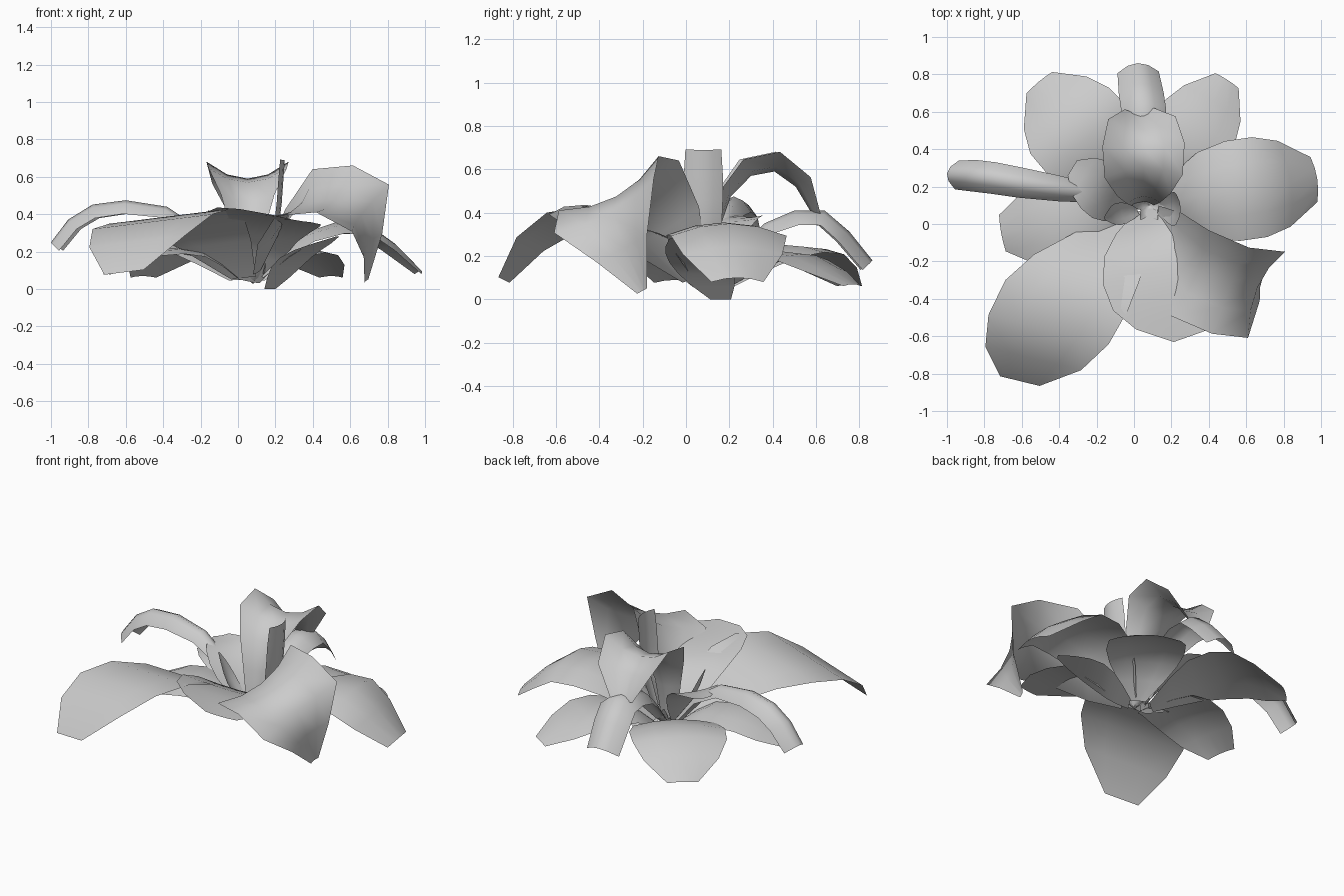
import bpy
import bmesh
import math
from mathutils import Matrix, Vector

if "Cube" in bpy.data.objects:
    bpy.data.objects.remove(bpy.data.objects["Cube"], do_unlink=True)

# One plain grey for the whole flower
grey = bpy.data.materials.new("petal_grey")
grey.use_nodes = True
colour = (0.6, 0.6, 0.6, 1)
grey.diffuse_color = colour
grey.node_tree.nodes["Principled BSDF"].inputs["Base Color"].default_value = colour

ROUND = (0.2, 0.58, 0.86, 1, 0.98, 0.78, 0.32)
WIDE = (0.2, 0.58, 0.86, 1, 1, 0.86, 0.45)
BLUNT = (0.3, 0.55, 0.8, 0.95, 1, 1, 0.92)
LEAF = (0.35, 0.7, 0.95, 1, 0.85, 0.55, 0.12)
DRAPE = (0.25, 0.75, 1, 1, 1, 0.5, 0.1)
HOOD = (0.25, 0.4, 0.65, 0.95, 1, 0.82, 0.35)
COLUMNS = 5


def along(points, s):
    """Smooth position at s (zero to one) on a path through the points."""
    padded = [2 * points[0] - points[1], *points, 2 * points[-1] - points[-2]]
    f = s * (len(points) - 1)
    i = min(int(f), len(points) - 2)
    t = f - i
    a, b, c, d = padded[i:i + 4]
    return 0.5 * (2 * b + (c - a) * t + (2 * a - 5 * b + 4 * c - d) * t ** 2
                  + (3 * b - a - 3 * c + d) * t ** 3)


def petal(name, spine, half_width, cup=0.0, tilt=0.0, turn=0.0, outline=ROUND):
    """Thin sheet swept along a spine; cup lifts both edges, tilt the left one, turn skews the rows."""
    points = [Vector(p) for p in spine]
    heading = points[-1] - points[0]
    side = Vector((-heading.y, heading.x, 0)).normalized()
    side = Matrix.Rotation(math.radians(turn), 3, "Z") @ side
    side = (side + Vector((0, 0, tilt))).normalized()
    bm = bmesh.new()
    rows = []
    last = len(outline) - 1
    for i, factor in enumerate(outline):
        s = i / last
        centre = along(points, s)
        tangent = along(points, min(s + 0.03, 1)) - along(points, max(s - 0.03, 0))
        normal = tangent.cross(side).normalized()
        w = half_width * factor
        row = []
        for j in range(COLUMNS):
            t = 2 * j / (COLUMNS - 1) - 1
            row.append(bm.verts.new(centre + side * w * t + normal * cup * w * t * t))
        rows.append(row)
    for lower, upper in zip(rows, rows[1:]):
        for j in range(COLUMNS - 1):
            bm.faces.new((lower[j], upper[j], upper[j + 1], lower[j + 1])).smooth = True
    bmesh.ops.recalc_face_normals(bm, faces=bm.faces)
    mesh = bpy.data.meshes.new(name)
    bm.to_mesh(mesh)
    bm.free()
    mesh.materials.append(grey)
    obj = bpy.data.objects.new(name, mesh)
    bpy.context.collection.objects.link(obj)
    return obj


# Large front petals
petal("front_right_petal",
      [(0.03, 0.05, 0.06), (-0.19, -0.16, 0.31), (-0.36, -0.38, 0.39),
       (-0.5, -0.65, 0.32), (-0.61, -0.84, 0.09)],
      0.34, tilt=0.12, turn=22, outline=ROUND)
petal("front_petal",
      [(0.06, 0.08, 0.04), (0.08, -0.1, 0.29), (0.16, -0.37, 0.37), (0.3, -0.6, 0.37)],
      0.3, cup=0.05, tilt=-0.18)
petal("front_left_drooping_petal",
      [(0.12, 0.04, 0.1), (0.34, -0.25, 0.46), (0.66, -0.34, 0.4), (0.68, -0.2, 0.04)],
      0.28, cup=0.25, tilt=0.5, outline=DRAPE)

# Side petals
petal("left_petal",
      [(0.12, 0.11, 0.07), (0.35, 0.15, 0.3), (0.69, 0.2, 0.35), (0.98, 0.24, 0.1)],
      0.27, cup=-0.22, outline=WIDE)
petal("left_under_petal",
      [(0.17, 0.16, 0), (0.31, 0.06, 0.17), (0.53, -0.06, 0.28)],
      0.16, outline=LEAF)
petal("right_under_petal",
      [(0, 0.08, 0.06), (-0.2, 0.06, 0.2), (-0.46, 0, 0.21), (-0.71, -0.05, 0.09)],
      0.22, cup=-0.15, outline=WIDE)
petal("right_curled_petal",
      [(0, 0.13, 0.08), (-0.27, 0.17, 0.39), (-0.6, 0.22, 0.475),
       (-0.85, 0.26, 0.42), (-1, 0.27, 0.25)],
      0.085, cup=-0.9, outline=BLUNT)

# Back petals
petal("back_right_petal",
      [(0, 0.15, 0.05), (-0.16, 0.35, 0.22), (-0.35, 0.56, 0.24), (-0.51, 0.76, 0.07)],
      0.28, cup=-0.12)
petal("back_left_petal",
      [(0.1, 0.15, 0.05), (0.2, 0.32, 0.2), (0.35, 0.54, 0.21), (0.5, 0.77, 0.07)],
      0.23, cup=-0.13)
petal("back_curled_petal",
      [(0.05, 0.15, 0.1), (0.06, 0.36, 0.35), (0.05, 0.64, 0.41), (0.02, 0.86, 0.18)],
      0.12, cup=-0.6, outline=BLUNT)

# Upright inner petals
petal("arched_hood_petal",
      [(0.05, 0.12, 0.08), (0.05, 0.17, 0.4), (0.05, 0.3, 0.57),
       (0.05, 0.46, 0.57), (0.03, 0.59, 0.38)],
      0.22, cup=0.42, outline=HOOD)
petal("inner_left_petal",
      [(0.14, 0.08, 0.08), (0.22, 0.08, 0.35), (0.25, 0.08, 0.69)],
      0.09, cup=0.3, outline=BLUNT)
petal("inner_right_petal",
      [(0, 0.1, 0.08), (-0.1, 0.13, 0.25), (-0.21, 0.21, 0.36), (-0.33, 0.3, 0.38)],
      0.15, cup=0.1)
petal("inner_right_small_petal",
      [(0.02, 0.07, 0.08), (-0.1, 0.05, 0.25), (-0.16, 0.03, 0.42)],
      0.06, cup=0.3, outline=LEAF)

# Small slivers around the heart of the flower
for k in range(6):
    angle = math.tau * k / 6
    out = Vector((math.cos(angle), math.sin(angle), 0))
    heart = Vector((0.08, 0.1, 0.03))
    petal(f"heart_sliver_{k + 1}",
          [heart, heart + out * 0.05 + Vector((0, 0, 0.05)),
           heart + out * 0.09 + Vector((0, 0, 0.14))],
          0.025, cup=0.3, outline=LEAF)
